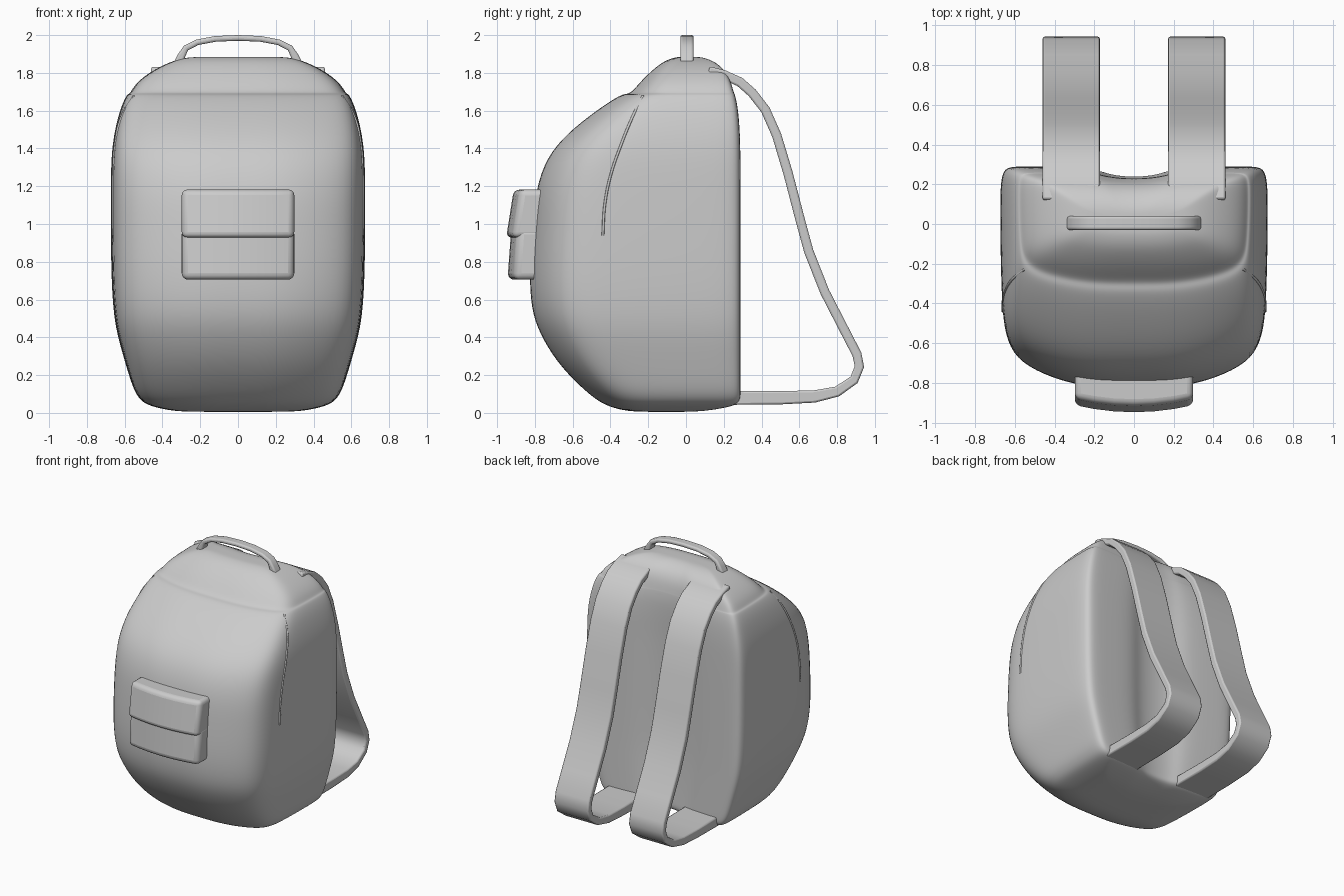
import bpy, bmesh
from mathutils import Vector

if "Cube" in bpy.data.objects:
    bpy.data.objects.remove(bpy.data.objects["Cube"])


def finish(name, bm, bevel=0.0, segments=3, subsurf=0, angle=0.7):
    bmesh.ops.recalc_face_normals(bm, faces=bm.faces)
    me = bpy.data.meshes.new(name)
    bm.to_mesh(me)
    bm.free()
    ob = bpy.data.objects.new(name, me)
    bpy.context.collection.objects.link(ob)
    bpy.ops.object.select_all(action='DESELECT')
    ob.select_set(True)
    bpy.context.view_layer.objects.active = ob
    bpy.ops.object.shade_smooth_by_angle(angle=angle)
    if bevel:
        m = ob.modifiers.new("Bevel", 'BEVEL')
        m.width, m.segments, m.limit_method, m.angle_limit = bevel, segments, 'ANGLE', 0.8
    if subsurf:
        m = ob.modifiers.new("Subsurf", 'SUBSURF')
        m.levels = m.render_levels = subsurf
    return ob


def loft(bm, rings):
    rows = [[bm.verts.new(p) for p in ring] for ring in rings]
    n = len(rows[0])
    for a, b in zip(rows, rows[1:]):
        for i in range(n):
            j = (i + 1) % n
            bm.faces.new((a[i], a[j], b[j], b[i]))
    bm.faces.new(rows[0])
    bm.faces.new(rows[-1])


def prism(name, profile, stations, place, **kw):
    """Sweep a flat profile through stations; place(u, v, s) gives the 3D point."""
    bm = bmesh.new()
    loft(bm, [[place(u, v, s) for u, v in profile] for s in stations])
    return finish(name, bm, **kw)


def ribbon(path, thick):
    """Closed band outline around an open 2D path."""
    left, right = [], []
    for i, p in enumerate(path):
        a, b = Vector(path[max(i - 1, 0)]), Vector(path[min(i + 1, len(path) - 1)])
        d = (b - a).normalized()
        n = Vector((-d.y, d.x)) * thick[i] / 2
        left.append(Vector(p) + n)
        right.append(Vector(p) - n)
    return left + right[::-1]


# Body: half cross-section (width fraction, front-to-back fraction), mirrored
HALF = [(0, 0), (.25, 0), (.46, .018), (.68, .06), (.89, .13), (.97, .24), (.99, .38),
        (1, .6), (1.005, .9), (.985, .985), (.92, 1.005), (.7, 1), (.36, .99), (.23, .95), (0, .935)]
OUTLINE = HALF + [(-x, t) for x, t in HALF[-2:0:-1]]
# z, half width, front y, back y
LEVELS = [(0.005, .26, -.24, .02), (.012, .36, -.33, .12), (.035, .46, -.41, .25),
          (.06, .51, -.46, .285), (.11, .545, -.525, .287), (.18, .57, -.60, .287),
          (.28, .60, -.69, .287), (.42, .64, -.775, .287), (.55, .66, -.82, .287),
          (.75, .67, -.83, .287), (1.0, .672, -.812, .287), (1.18, .672, -.795, .287),
          (1.35, .67, -.74, .286), (1.48, .655, -.63, .284), (1.60, .625, -.475, .275),
          (1.66, .60, -.385, .264), (1.69, .582, -.33, .256), (1.688, .572, -.298, .254),
          (1.73, .55, -.26, .243), (1.78, .50, -.215, .225), (1.83, .42, -.16, .19),
          (1.865, .34, -.11, .14), (1.882, .27, -.06, .09), (1.885, .2, -.03, .05)]
bm = bmesh.new()
loft(bm, [[(x * w, f + t * (b - f), z) for x, t in OUTLINE] for z, w, f, b in LEVELS])
body = finish("bag_body", bm, subsurf=2, angle=1.4)

# Shoulder straps: side path swept across the strap width
PATH = [(.12, 1.81), (.2, 1.79), (.285, 1.752), (.35, 1.695), (.42, 1.605), (.48, 1.47), (.54, 1.27),
        (.605, 1.02), (.65, .855), (.735, .64), (.83, .455), (.905, .31), (.918, .245),
        (.89, .175), (.80, .113), (.68, .087), (.5, .08), (.2, .08)]
THICK = [.05] * 14 + [.055, .065, .07, .075]
for name, side in (("strap_right", 1), ("strap_left", -1)):
    prism(name, ribbon(PATH, THICK), [.172 * side, .46 * side],
          lambda u, v, s: (s, u, v), bevel=.01, segments=2)

# Carry handle: arch in the xz plane
ARCH = [(.315, 1.84), (.30, 1.89), (.275, 1.932), (.215, 1.962), (.12, 1.98)]
ARCH = ARCH + [(0, 1.985)] + [(-x, z) for x, z in ARCH[::-1]]
W = [.06, .04, .033, .03, .03]
prism("carry_handle", ribbon(ARCH, W + [.03] + W[::-1]), [-.03, .04],
      lambda u, v, s: (u, s, v), bevel=.012)

# Front pocket and its flap, bowed slightly across the width
XS = [-.298, -.2, -.1, 0, .1, .2, .298]
bow = lambda u, v, s: (s, u + .4 * s * s, v)
prism("front_pocket", [(-.72, .705), (-.945, .705), (-.925, .98), (-.72, .98)], XS, bow, bevel=.035, segments=4)
prism("pocket_flap", [(-.72, 1.182), (-.912, 1.182), (-.952, .928), (-.72, .928)], XS, bow, bevel=.03, segments=4)

# Side seams: thin piping laid onto the body surface
bpy.context.view_layer.update()
surface = body.evaluated_get(bpy.context.evaluated_depsgraph_get())
SEAM = [(.54, -.22, 1.66), (.60, -.28, 1.56), (.63, -.34, 1.42), (.65, -.40, 1.25), (.66, -.43, 1.1), (.66, -.44, .94)]
for name, side in (("seam_right", 1), ("seam_left", -1)):
    cu = bpy.data.curves.new(name, 'CURVE')
    cu.dimensions, cu.bevel_depth, cu.bevel_resolution = '3D', .007, 2
    sp = cu.splines.new('BEZIER')
    sp.bezier_points.add(len(SEAM) - 1)
    for bp, (x, y, z) in zip(sp.bezier_points, SEAM):
        bp.co = surface.closest_point_on_mesh(Vector((x * side, y, z)))[1]
        bp.handle_left_type = bp.handle_right_type = 'AUTO'
    bpy.context.collection.objects.link(bpy.data.objects.new(name, cu))
